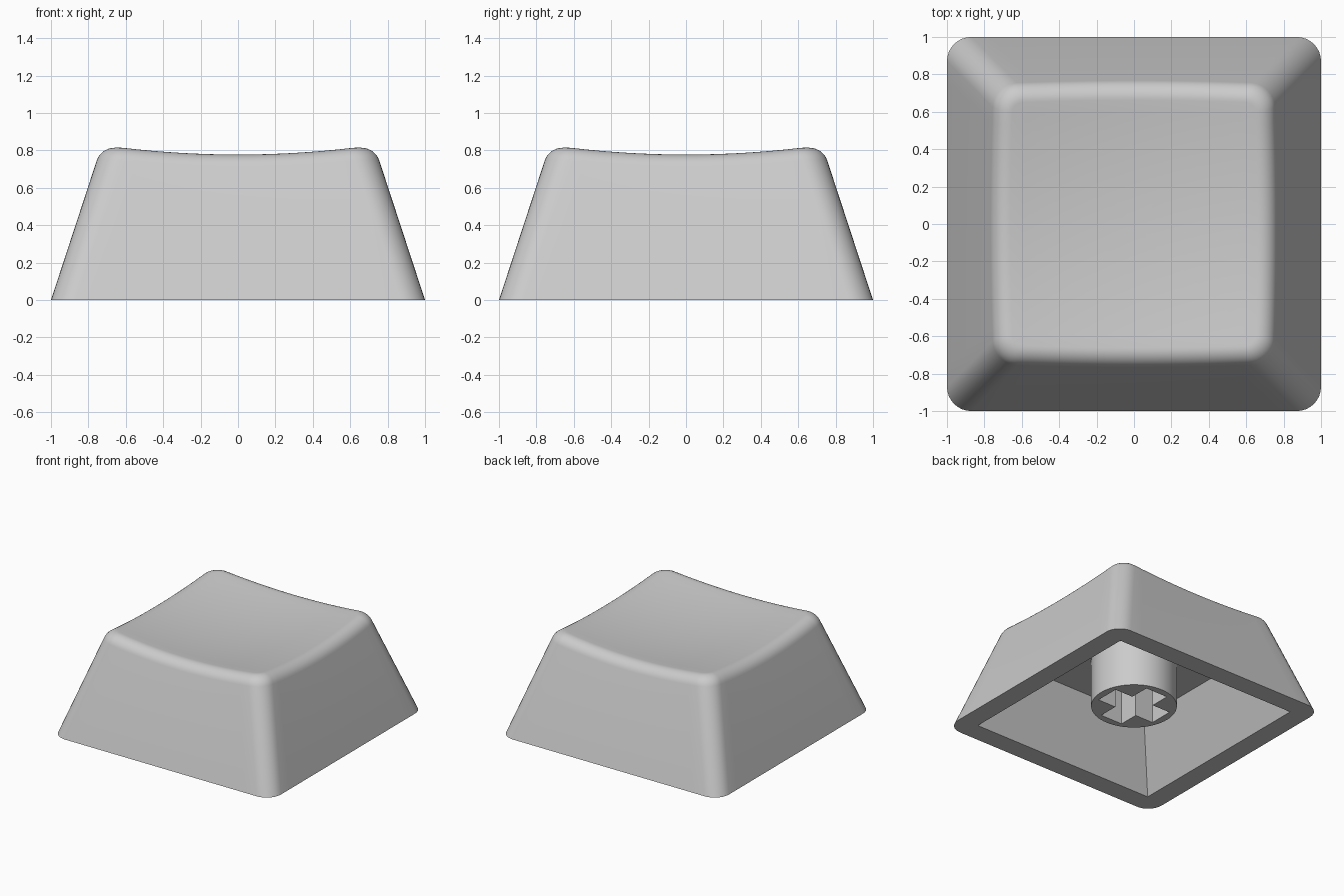
import bpy, bmesh, math
from mathutils import Vector

if "Cube" in bpy.data.objects:
    bpy.data.objects.remove(bpy.data.objects["Cube"])

SLOPE = 0.328      # inward lean of the outer walls
CORNER = 0.13      # plan corner radius
FILLET = 0.08      # rim rounding length

grey = bpy.data.materials.new("light grey plastic")
grey.diffuse_color = (0.6, 0.6, 0.6, 1)
grey.use_nodes = True
grey.node_tree.nodes["Principled BSDF"].inputs["Base Color"].default_value = grey.diffuse_color


def finish(bm, name):
    bmesh.ops.remove_doubles(bm, verts=bm.verts, dist=1e-5)
    bmesh.ops.recalc_face_normals(bm, faces=bm.faces)
    me = bpy.data.meshes.new(name)
    bm.to_mesh(me)
    bm.free()
    me.materials.append(grey)
    ob = bpy.data.objects.new(name, me)
    bpy.context.collection.objects.link(ob)
    return ob


def smooth(ob):
    bpy.ops.object.select_all(action='DESELECT')
    ob.select_set(True)
    bpy.context.view_layer.objects.active = ob
    bpy.ops.object.shade_smooth_by_angle(angle=math.radians(30))


# Rounded-square perimeter: each step is (quarter, kind, fraction)
STEPS = []
for q in range(4):
    STEPS += [(q, "side", i / 16) for i in range(17)]
    STEPS += [(q, "arc", i / 8) for i in range(1, 8)]


def plan(step, h, r):
    q, kind, f = step
    if kind == "side":
        x, y = h, (h - r) * (2 * f - 1)
    else:
        a = f * math.pi / 2
        x, y = h - r + r * math.cos(a), h - r + r * math.sin(a)
    for _ in range(q):
        x, y = -y, x
    return x, y


def dish(x, y):
    return 0.733 + 0.1 * (x * x + y * y)


def on_dish(x, y):
    return Vector((x, y, dish(x, y)))


def column(step):
    """Points from the cavity ceiling, round the skirt, up to the dish."""
    pts = [Vector((*plan(step, 0.61, 0), 0.5)),
           Vector((*plan(step, 0.835, 0), 0)),
           Vector((*plan(step, 1, CORNER), 0))]
    h = 0.75
    for _ in range(10):
        h = 1 - SLOPE * dish(*plan(step, h, CORNER))
    edge = on_dish(*plan(step, h, CORNER))
    z = edge.z - FILLET * 0.95
    low = Vector((*plan(step, 1 - SLOPE * z, CORNER), z))
    inner = on_dish(*plan(step, h - FILLET, CORNER - FILLET))
    # rounded rim as a weighted conic arc
    for i in range(9):
        t = i / 8
        a, b, c = (1 - t) ** 2, 2 * t * (1 - t) * 0.77, t * t
        pts.append((low * a + edge * b + inner * c) / (a + b + c))
    # concave top shrinking towards the centre
    for i in range(9, 0, -1):
        pts.append(on_dish(inner.x * i / 10, inner.y * i / 10))
    return pts


# Keycap shell
bm = bmesh.new()
cols = [[bm.verts.new(p) for p in column(s)] for s in STEPS]
for a, b in zip(cols, cols[1:] + cols[:1]):
    for i in range(len(a) - 1):
        bm.faces.new((a[i], b[i], b[i + 1], a[i + 1]))
centre = bm.verts.new((0, 0, dish(0, 0)))
for a, b in zip(cols, cols[1:] + cols[:1]):
    bm.faces.new((a[-1], b[-1], centre))
bm.faces.new([c[0] for c in cols])
smooth(finish(bm, "keycap_shell"))


def prism(name, outline, z0, z1):
    bm = bmesh.new()
    face = bm.faces.new([bm.verts.new((x, y, z0)) for x, y in outline])
    ext = bmesh.ops.extrude_face_region(bm, geom=[face])["geom"]
    for v in ext:
        if isinstance(v, bmesh.types.BMVert):
            v.co.z = z1
    return finish(bm, name)


# Mounting stem with a cross-shaped socket
circle = [(0.323 * math.cos(i * math.tau / 64), 0.323 * math.sin(i * math.tau / 64))
          for i in range(64)]
cross = []
for q in range(4):
    for x, y in ((0.265, -0.1), (0.265, 0.1), (0.1, 0.1)):
        for _ in range(q):
            x, y = -y, x
        cross.append((x, y))
stem = prism("stem", circle, 0.11, 0.53)
cutter = prism("socket_cutter", cross, 0.0, 0.48)
cutter.hide_render = True
cut = stem.modifiers.new("socket", 'BOOLEAN')
cut.operation = 'DIFFERENCE'
cut.solver = 'EXACT'
cut.object = cutter
bpy.context.view_layer.objects.active = stem
bpy.ops.object.modifier_apply(modifier=cut.name)
bpy.data.objects.remove(cutter)
smooth(stem)
